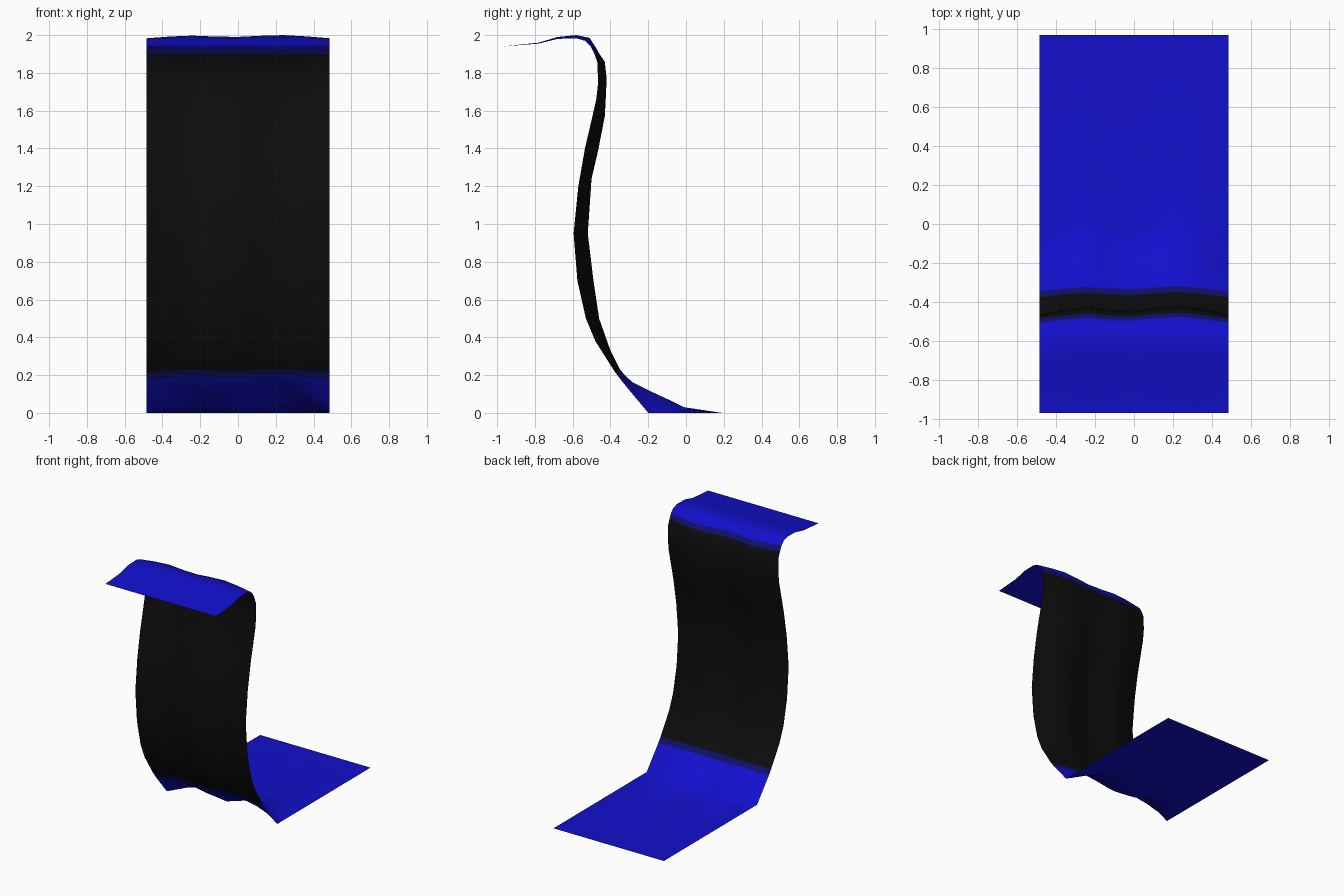
import bpy, bmesh

if "Cube" in bpy.data.objects:
    bpy.data.objects.remove(bpy.data.objects["Cube"])

# Lengthwise profile as (y, z): at the side edges, and at the fullest bulge inside
EDGE = [(-.97, 1.94), (-.78, 1.955), (-.68, 1.98), (-.58, 1.983), (-.535, 1.97),
        (-.505, 1.94), (-.485, 1.90), (-.47, 1.86), (-.465, 1.75), (-.475, 1.66),
        (-.50, 1.55), (-.535, 1.40), (-.57, 1.20), (-.595, .95), (-.575, .70),
        (-.53, .50), (-.48, .38), (-.375, .215), (-.345, .175), (-.30, .12),
        (-.25, .06), (-.20, 0), (-.10, 0), (.19, 0), (.97, 0)]
BULGE = [(-.97, 1.94), (-.78, 1.96), (-.68, 1.99), (-.58, 2.0), (-.51, 1.985),
         (-.475, 1.93), (-.455, 1.895), (-.43, 1.86), (-.42, 1.77), (-.425, 1.66),
         (-.43, 1.57), (-.465, 1.39), (-.50, 1.24), (-.52, .95), (-.49, .70),
         (-.46, .50), (-.40, .33), (-.35, .23), (-.32, .195), (-.28, .16),
         (-.20, .12), (-.07, .06), (-.01, .03), (.19, 0), (.97, 0)]
# How far each column across the width leans toward the bulge profile
LEAN = [0, .55, .85, .55, .45, .8, 1, .6, 0]
HALF_WIDTH = .485


def material(name, color):
    mat = bpy.data.materials.new(name)
    mat.diffuse_color = (*color, 1)
    mat.use_nodes = True
    mat.node_tree.nodes["Principled BSDF"].inputs["Base Color"].default_value = mat.diffuse_color
    return mat


def lean_at(t):
    # smooth blend between neighbouring columns
    s = t * (len(LEAN) - 1)
    i = min(int(s), len(LEAN) - 2)
    f = s - i
    f = f * f * (3 - 2 * f)
    return LEAN[i] * (1 - f) + LEAN[i + 1] * f


# Waterfall sheet
COLS = 16
bm = bmesh.new()
grid = []
for c in range(COLS + 1):
    t = c / COLS
    w = lean_at(t)
    grid.append([bm.verts.new((HALF_WIDTH * (2 * t - 1),
                               e[0] + (b[0] - e[0]) * w,
                               e[1] + (b[1] - e[1]) * w))
                 for e, b in zip(EDGE, BULGE)])

# Blue flats, black fall, dark blue strip where they meet
BLUE, DARK, BLACK = 0, 1, 2
for c in range(COLS):
    for r in range(len(EDGE) - 1):
        face = bm.faces.new((grid[c][r], grid[c][r + 1],
                             grid[c + 1][r + 1], grid[c + 1][r]))
        face.smooth = True
        face.material_index = (DARK if r in (5, 17) else
                               BLACK if 5 < r < 17 else BLUE)

mesh = bpy.data.meshes.new("waterfall_sheet")
bmesh.ops.recalc_face_normals(bm, faces=bm.faces)
if sum(f.normal.z for f in bm.faces) < 0:
    bmesh.ops.reverse_faces(bm, faces=bm.faces)
bm.to_mesh(mesh)
bm.free()
mesh.materials.append(material("blue", (.006, .005, .6)))
mesh.materials.append(material("dark_blue", (.005, .005, .15)))
mesh.materials.append(material("black", (.004, .004, .004)))
sheet = bpy.data.objects.new("waterfall_sheet", mesh)
bpy.context.collection.objects.link(sheet)
